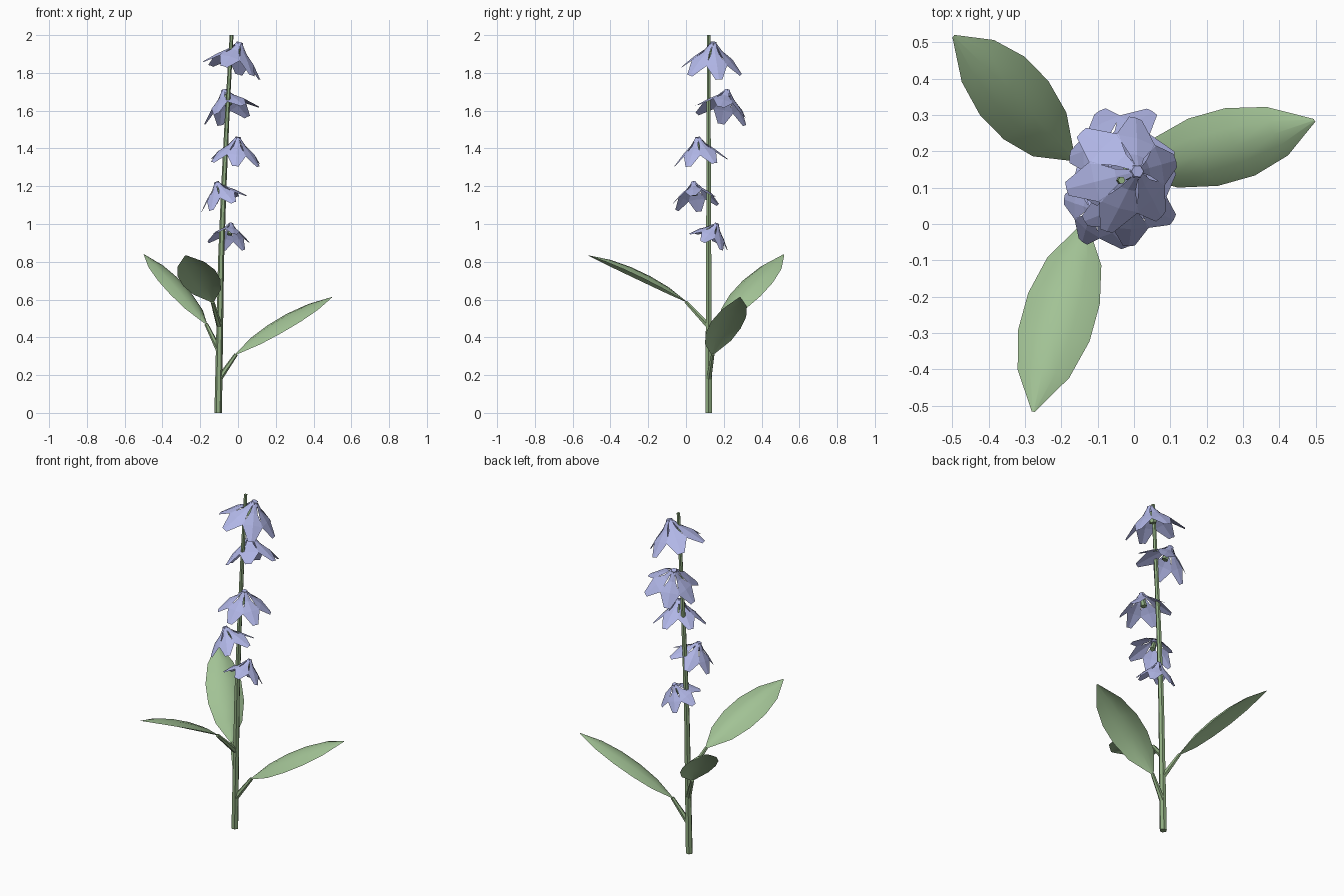
import bpy, bmesh, math
from mathutils import Vector

if "Cube" in bpy.data.objects:
    bpy.data.objects.remove(bpy.data.objects["Cube"])


def material(name, rgb):
    m = bpy.data.materials.new(name)
    m.diffuse_color = (*rgb, 1)
    m.use_nodes = True
    m.node_tree.nodes["Principled BSDF"].inputs["Base Color"].default_value = m.diffuse_color
    return m


LEAF = material("leaf green", (0.36, 0.54, 0.30))
STEM = material("stem green", (0.28, 0.42, 0.22))
PETAL = material("petal blue", (0.44, 0.47, 0.80))


def make_object(name, bm, mat, smooth=False):
    me = bpy.data.meshes.new(name)
    bm.to_mesh(me)
    bm.free()
    ob = bpy.data.objects.new(name, me)
    bpy.context.collection.objects.link(ob)
    me.materials.append(mat)
    for p in me.polygons:
        p.use_smooth = smooth
    return ob


def frame(axis):
    # two directions square to the axis
    u = (Vector((1, 0, 0)) - axis * axis.x)
    if u.length < 0.2:
        u = Vector((0, 1, 0)) - axis * axis.y
    u.normalize()
    return u, axis.cross(u)


def tube(name, points, radii, mat, sides=6):
    bm = bmesh.new()
    pts = [Vector(p) for p in points]
    axis = (pts[-1] - pts[0]).normalized()
    if len(pts) > 2:
        axis = Vector((0, 0, 1))
    u, v = frame(axis)
    rings = []
    for p, r in zip(pts, radii):
        angles = [math.tau * k / sides for k in range(sides)]
        rings.append([bm.verts.new(p + r * (u * math.cos(a) + v * math.sin(a))) for a in angles])
    for a, b in zip(rings, rings[1:]):
        for k in range(sides):
            n = (k + 1) % sides
            bm.faces.new((a[k], a[n], b[n], b[k]))
    bm.faces.new(rings[0][::-1])
    bm.faces.new(rings[-1])
    return make_object(name, bm, mat)


def strip(bm, rows):
    # sheet of faces through rows of points
    vs = [[bm.verts.new(p) for p in row] for row in rows]
    for a, b in zip(vs, vs[1:]):
        for k in range(len(a) - 1):
            bm.faces.new((a[k], a[k + 1], b[k + 1], b[k]))


def leaf(name, root, base, tip, across):
    # leaf stalk and arched blade; across = full width direction at the widest row
    tube(name + "_stalk", [root, base], [0.016, 0.010], STEM)
    base, tip, across = Vector(base), Vector(tip), Vector(across)
    normal = (tip - base).cross(across).normalized()
    if normal.z < 0:
        normal = -normal
    bm = bmesh.new()
    rows = []
    for i, w in enumerate((0.08, 0.75, 1.0, 1.0, 0.72, 0.04)):
        t = i / 5
        mid = base.lerp(tip, t) + normal * 0.006 * math.sin(math.pi * t)
        # crosswise the blade is a shallow arch
        rows.append([mid + across * w * s / 2 + normal * 0.036 * w * (1 - s * s)
                     for s in (-1, -0.5, 0, 0.5, 1)])
    strip(bm, rows)
    make_object(name + "_blade", bm, LEAF, smooth=True)


def flower(name, apex, axis, size, phase):
    apex, axis = Vector(apex), Vector(axis).normalized()
    u, v = frame(axis)
    bm = bmesh.new()
    # six flaring petals: depth, radius, half width as fractions of size
    profile = [(0.05, 0.10, 0.06), (0.32, 0.30, 0.14), (0.62, 0.60, 0.37),
               (1.0, 1.02, 0.12)]
    for k in range(6):
        a = math.radians(phase + 60 * k)
        out = u * math.cos(a) + v * math.sin(a)
        side = axis.cross(out)
        rows = []
        for d, r, w in profile:
            mid = apex + size * (axis * d + out * r)
            crease = (out - axis) * size * w * 0.10
            rows.append([mid - side * w * size, mid + crease, mid + side * w * size])
        strip(bm, rows)
    make_object(name + "_petals", bm, PETAL)
    # hexagonal cap and the green centre inside
    tube(name + "_cap", [apex, apex + axis * size * 0.22],
         [size * 0.11, size * 0.16], PETAL)
    tube(name + "_centre", [apex + axis * size * 0.15, apex + axis * size * 0.6],
         [size * 0.08, size * 0.13], STEM)


# slightly curved tapering stem
tube("stem",
     [(-0.105, 0.12, 0), (-0.09, 0.12, 0.8), (-0.075, 0.12, 1.2),
      (-0.056, 0.12, 1.6), (-0.034, 0.12, 2.0)],
     [0.020, 0.016, 0.014, 0.012, 0.010], STEM)

# three leaves
leaf("right_leaf", (-0.10, 0.12, 0.18), (-0.01, 0.142, 0.31),
     (0.497, 0.285, 0.612), (-0.082, 0.185, 0.025))
leaf("back_leaf", (-0.10, 0.12, 0.33), (-0.168, 0.18, 0.47),
     (-0.497, 0.517, 0.838), (0.123, 0.16, -0.01))
leaf("front_leaf", (-0.098, 0.12, 0.46), (-0.135, 0.0, 0.588),
     (-0.277, -0.517, 0.833), (0.197, -0.03, 0.035))

# hanging flowers, larger towards the top
flower("flower_1", (0.010, 0.145, 1.962), (-0.29, -0.06, -0.96), 0.158, 45)
flower("flower_2", (-0.075, 0.220, 1.71), (0.29, -0.25, -0.93), 0.147, 5)
flower("flower_3", (0.000, 0.062, 1.46), (-0.10, 0.13, -0.98), 0.138, 30)
flower("flower_4", (-0.115, 0.040, 1.223), (0.34, 0.10, -0.93), 0.124, 5)
flower("flower_5", (-0.037, 0.165, 1.003), (-0.12, -0.42, -0.90), 0.110, 15)
